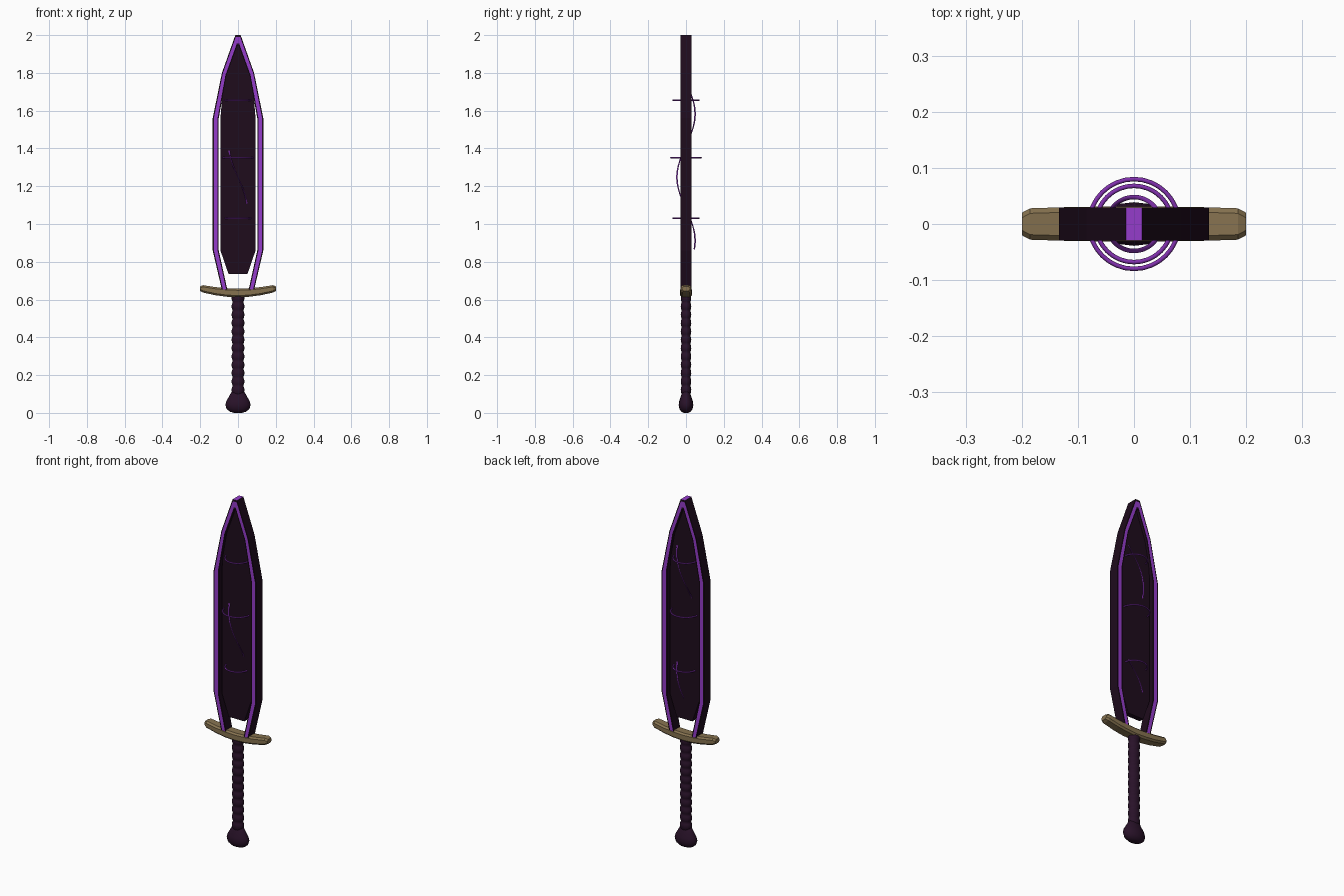
import bpy, bmesh, math

if "Cube" in bpy.data.objects:
    bpy.data.objects.remove(bpy.data.objects["Cube"])


def material(name, rgb):
    m = bpy.data.materials.new(name)
    m.diffuse_color = (*rgb, 1)
    m.use_nodes = True
    m.node_tree.nodes["Principled BSDF"].inputs["Base Color"].default_value = m.diffuse_color
    return m


DARK = material("dark blade", (0.013, 0.0035, 0.012))
GRIP = material("dark grip", (0.022, 0.006, 0.022))
GLOW = material("bright purple", (0.30, 0.045, 0.60))
VIOLET = material("violet strand", (0.22, 0.03, 0.42))
BRASS = material("old brass", (0.24, 0.17, 0.08))


def finish(name, bm, *mats):
    bmesh.ops.recalc_face_normals(bm, faces=bm.faces)
    me = bpy.data.meshes.new(name)
    bm.to_mesh(me)
    bm.free()
    ob = bpy.data.objects.new(name, me)
    bpy.context.collection.objects.link(ob)
    for m in mats:
        me.materials.append(m)
    return ob


def loft(name, rings, *mats, closed=False, paint=None):
    """Skin a list of equal-sized point rings; paint(ring, side) gives the material."""
    bm = bmesh.new()
    vs = [[bm.verts.new(p) for p in r] for r in rings]
    n, k = len(vs), len(vs[0])
    for i in range(n if closed else n - 1):
        a, b = vs[i], vs[(i + 1) % n]
        for j in range(k):
            f = bm.faces.new((a[j], a[(j + 1) % k], b[(j + 1) % k], b[j]))
            f.material_index = paint(i, j) if paint else 0
    if not closed:
        bm.faces.new(vs[0])
        bm.faces.new(vs[-1])
    return finish(name, bm, *mats)


def smooth(ob, angle=40):
    bpy.ops.object.select_all(action='DESELECT')
    ob.select_set(True)
    bpy.context.view_layer.objects.active = ob
    bpy.ops.object.shade_smooth_by_angle(angle=math.radians(angle))


def lathe(name, profile, ky, mat, n=16):
    rings = [[(r * math.cos(2 * math.pi * j / n), ky * r * math.sin(2 * math.pi * j / n), z)
              for j in range(n)] for r, z in profile]
    return loft(name, rings, mat)


# blade frame: band with bright front and back stripes and dark sides
outer = [(0.085, 0.65), (0.134, 0.86), (0.134, 1.56), (0.085, 1.80), (0.014, 2.0)]
inner = [(0.056, 0.65), (0.102, 0.86), (0.102, 1.56), (0.062, 1.785), (0.004, 1.945)]
half = 0.029
rings = []
for s in (1, -1):
    pairs = list(zip(outer, inner))
    for o, i in (pairs if s == 1 else pairs[::-1]):
        pts = [(s * (o[0] + (i[0] - o[0]) * t), o[1] + (i[1] - o[1]) * t)
               for t in (0, 0.2, 0.8, 1)]
        rings.append([(x, -half, z) for x, z in pts] + [(x, half, z) for x, z in pts[::-1]])
loft("blade_frame", rings, DARK, GLOW,
     paint=lambda i, j: 1 if j in (1, 5) or (i == 4 and j == 7) else 0)

# inner blade panel
side = [(0.05, 0.735), (0.093, 0.86), (0.093, 1.56), (0.074, 1.79), (0.006, 1.965)]
outline = side + [(-x, z) for x, z in side[::-1]]
loft("blade_panel", [[(x, y, z) for x, z in outline] for y in (-0.014, 0.014)], DARK)

# rings around the panel
for idx, (r, z) in enumerate(((0.068, 1.03), (0.080, 1.35), (0.068, 1.655))):
    t = 0.004
    ring = []
    for i in range(32):
        a = 2 * math.pi * i / 32
        ring.append([((r + t * math.cos(b)) * math.cos(a), (r + t * math.cos(b)) * math.sin(a),
                      z + t * math.sin(b)) for b in (k * math.pi / 3 for k in range(6))])
    smooth(loft(f"energy_ring_{idx + 1}", ring, VIOLET, closed=True), 80)

# spiral strand winding down the blade
strand = []
for i in range(61):
    z = 1.75 - 0.88 * i / 60
    a = math.pi * (1.75 - z) / 0.335
    strand.append([((0.048 + 0.004 * math.cos(b)) * math.cos(a),
                    (0.048 + 0.004 * math.cos(b)) * math.sin(a),
                    z + 0.006 * math.sin(b)) for b in (k * math.pi / 3 for k in range(6))])
smooth(loft("spiral_strand", strand, VIOLET), 80)

# crossguard: swept bar with chamfered section, (x, bottom, top, half depth)
right = [(0.0, 0.612, 0.658, 0.031), (0.06, 0.615, 0.660, 0.031), (0.12, 0.623, 0.666, 0.030),
         (0.185, 0.637, 0.676, 0.028), (0.20, 0.645, 0.670, 0.020)]
sections = [(-x, b, t, d) for x, b, t, d in right[:0:-1]] + right
c = 0.009
loft("crossguard", [[(x, -d, b + c), (x, -d + c, b), (x, d - c, b), (x, d, b + c),
                     (x, d, t - c), (x, d - c, t), (x, -d + c, t), (x, -d, t - c)]
                    for x, b, t, d in sections], BRASS)

# beaded grip
beads, z0, z1 = 12, 0.10, 0.63
profile = []
for i in range(beads * 6 + 1):
    profile.append((0.028 + 0.006 * abs(math.sin(math.pi * i / 6)), z0 + (z1 - z0) * i / (beads * 6)))
smooth(lathe("grip", profile, 0.82, GRIP), 50)

# flattened pommel
smooth(lathe("pommel", [(0.02, 0.0), (0.042, 0.006), (0.060, 0.02), (0.067, 0.042), (0.062, 0.062),
                        (0.047, 0.088), (0.036, 0.108), (0.025, 0.118)], 0.58, GRIP), 50)
